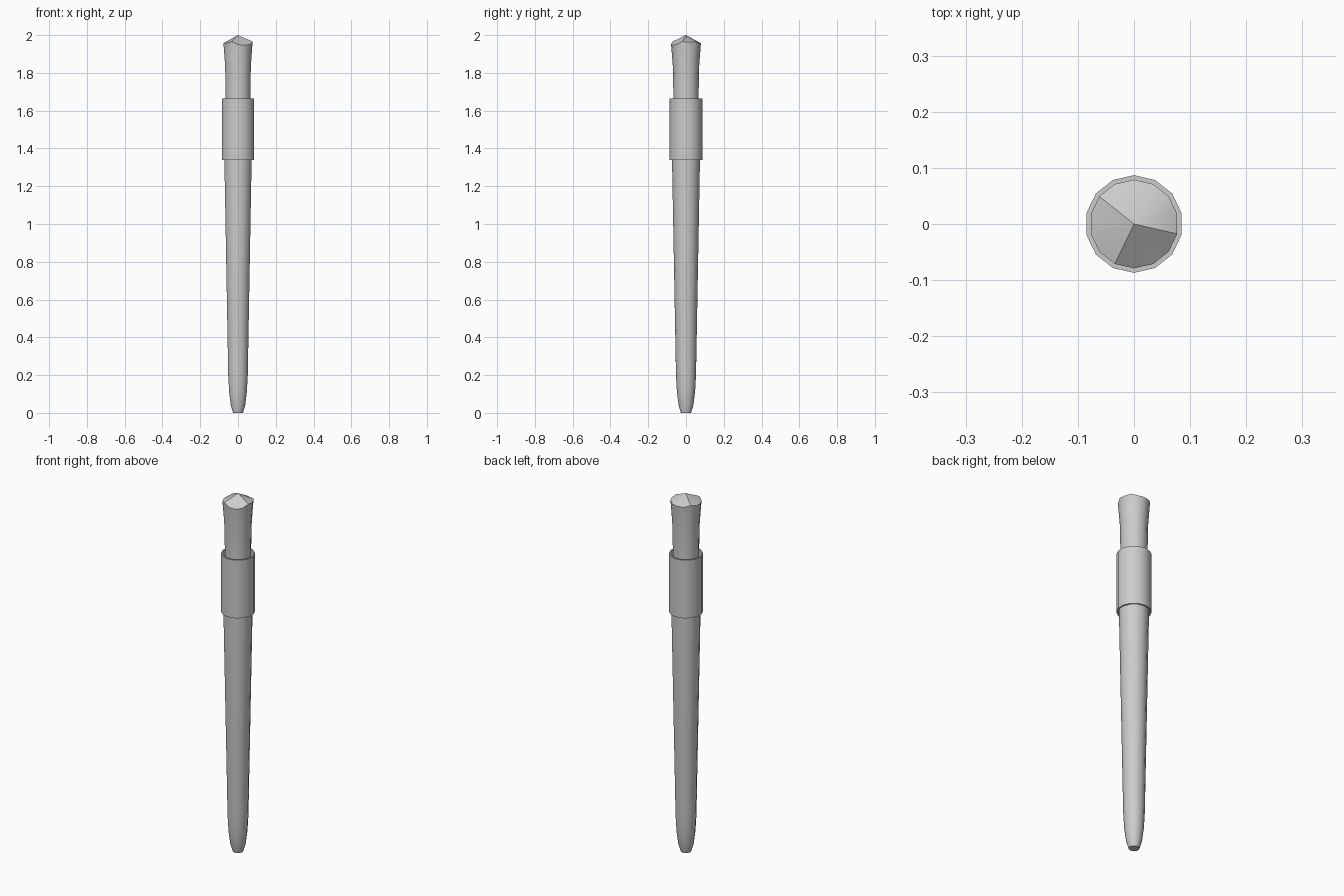
import bpy, bmesh
from math import cos, sin, pi

if "Cube" in bpy.data.objects:
    bpy.data.objects.remove(bpy.data.objects["Cube"])

SIDES = 14


def ring(bm, r, zs):
    """Ring of vertices; zs is one height or one height per side."""
    if not isinstance(zs, list):
        zs = [zs] * SIDES
    return [bm.verts.new((r * cos(pi / 2 - 2 * pi * k / SIDES),
                          r * sin(pi / 2 - 2 * pi * k / SIDES), z))
            for k, z in enumerate(zs)]


def bridge(bm, a, b):
    for k in range(SIDES):
        n = (k + 1) % SIDES
        bm.faces.new((a[k], a[n], b[n], b[k]))


def finish(bm, name):
    bmesh.ops.recalc_face_normals(bm, faces=bm.faces)
    mesh = bpy.data.meshes.new(name)
    bm.to_mesh(mesh)
    bm.free()
    ob = bpy.data.objects.new(name, mesh)
    bpy.context.collection.objects.link(ob)
    bpy.ops.object.select_all(action='DESELECT')
    ob.select_set(True)
    bpy.context.view_layer.objects.active = ob
    bpy.ops.object.shade_smooth_by_angle(angle=pi / 6)


# Tapered shaft with a rounded foot and a flared, chipped head
profile = [(0.027, 0), (0.039, 0.04), (0.048, 0.11), (0.053, 0.2),
           (0.074, 1.34), (0.074, 1.42), (0.067, 1.6), (0.067, 1.7),
           (0.070, 1.84)]
drops = [.043, .043, .034, .038, .034, .049, .054,
         .049, .034, .043, .043, .043, .034, .043]
bm = bmesh.new()
rings = [ring(bm, r, z) for r, z in profile]
rings.append(ring(bm, 0.079, [2 - d for d in drops]))
for a, b in zip(rings, rings[1:]):
    bridge(bm, a, b)
bm.faces.new(rings[0])
tip = bm.verts.new((0, 0, 2))
for k in range(SIDES):
    bm.faces.new((rings[-1][k], rings[-1][(k + 1) % SIDES], tip))
finish(bm, "shaft")

# Hollow sleeve around the upper shaft
bm = bmesh.new()
rings = [ring(bm, r, z) for r, z in
         [(0.087, 1.34), (0.087, 1.665), (0.079, 1.665), (0.079, 1.34)]]
for k in range(4):
    bridge(bm, rings[k], rings[(k + 1) % 4])
finish(bm, "grip_sleeve")
